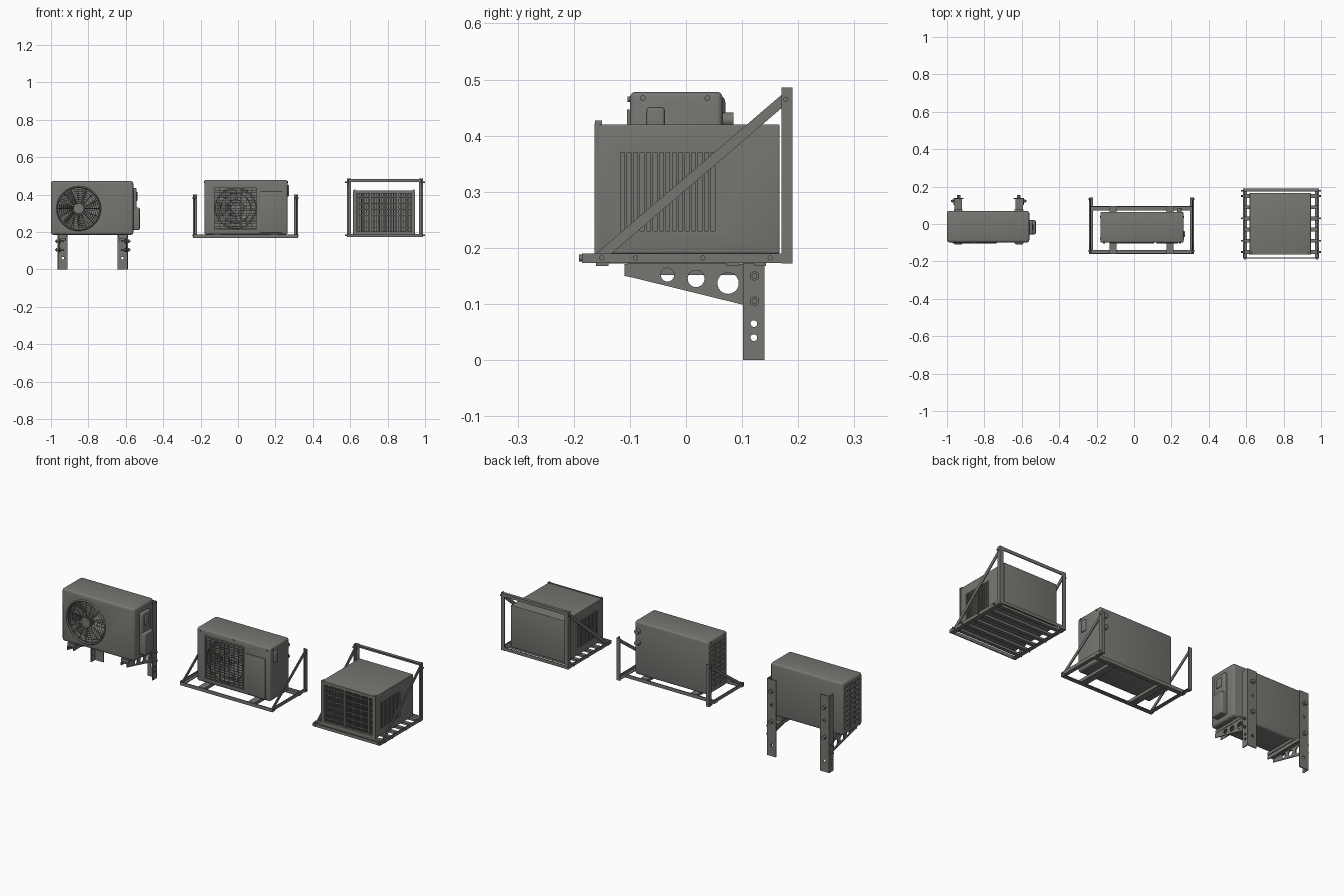
import bpy, bmesh, math
from mathutils import Matrix, Vector

if "Cube" in bpy.data.objects:
    bpy.data.objects.remove(bpy.data.objects["Cube"])

grey = bpy.data.materials.new("grey_metal")
grey.diffuse_color = (0.18, 0.18, 0.168, 1)
grey.use_nodes = True
grey.node_tree.nodes["Principled BSDF"].inputs["Base Color"].default_value = grey.diffuse_color


def box(bm, x0, x1, y0, y1, z0, z1):
    m = Matrix.Translation(((x0 + x1) / 2, (y0 + y1) / 2, (z0 + z1) / 2))
    bmesh.ops.create_cube(bm, size=1, matrix=m @ Matrix.Diagonal((x1 - x0, y1 - y0, z1 - z0, 1)))


def cyl(bm, c, axis, r, length, n=16):
    m = Matrix.Translation(c) @ Vector(axis).to_track_quat('Z', 'Y').to_matrix().to_4x4()
    bmesh.ops.create_cone(bm, cap_ends=True, segments=n, radius1=r, radius2=r, depth=length, matrix=m)


def prism(bm, pts, x0, x1):
    """Extrude a (y, z) outline along x."""
    f = bm.faces.new([bm.verts.new((x0, y, z)) for y, z in pts])
    e = bmesh.ops.extrude_face_region(bm, geom=[f])['geom']
    bmesh.ops.translate(bm, vec=(x1 - x0, 0, 0), verts=[v for v in e if isinstance(v, bmesh.types.BMVert)])


def strip(bm, a, b, w, x0, x1):
    """Flat diagonal bar between two (y, z) points."""
    a, b = Vector(a), Vector(b)
    d = (b - a).normalized() * w / 2
    n = Vector((-d.y, d.x))
    prism(bm, [a + n, b + n, b - n, a - n], x0, x1)


def ring(bm, c, r, t, n=48):
    """Thin wire hoop facing the front."""
    loops = []
    for i in range(n):
        a = 2 * math.pi * i / n
        loops.append([bm.verts.new((c[0] + math.cos(a) * (r + dr), c[1] + dy, c[2] + math.sin(a) * (r + dr)))
                      for dr, dy in ((t, 0), (0, t), (-t, 0), (0, -t))])
    for i in range(n):
        p, q = loops[i], loops[(i + 1) % n]
        for k in range(4):
            bm.faces.new((p[k], p[(k + 1) % 4], q[(k + 1) % 4], q[k]))


def finish(name, bm):
    bmesh.ops.recalc_face_normals(bm, faces=bm.faces)
    me = bpy.data.meshes.new(name)
    bm.to_mesh(me)
    bm.free()
    me.materials.append(grey)
    ob = bpy.data.objects.new(name, me)
    bpy.context.collection.objects.link(ob)
    return ob


def cut(ob, bm):
    cutter = finish("cutter", bm)
    cutter.hide_render = True
    mod = ob.modifiers.new("cut", 'BOOLEAN')
    mod.operation, mod.solver, mod.object = 'DIFFERENCE', 'EXACT', cutter
    bpy.context.view_layer.objects.active = ob
    bpy.ops.object.modifier_apply(modifier="cut")
    bpy.data.objects.remove(cutter)


def casing(name, dims, r):
    bm = bmesh.new()
    box(bm, *dims)
    bmesh.ops.bevel(bm, geom=bm.edges[:], offset=r, segments=3, affect='EDGES', profile=0.5)
    return finish(name, bm)


def parts(name, items):
    """Join several boxes into one object."""
    bm = bmesh.new()
    for d in items:
        box(bm, *d)
    return finish(name, bm)


def bolts(name, items, r=0.006, n=12):
    bm = bmesh.new()
    for c, axis, length in items:
        cyl(bm, c, axis, r, length, n)
    return finish(name, bm)


def fan(name, c, r, blades):
    bm = bmesh.new()
    cyl(bm, c, (0, 1, 0), r * 0.25, 0.025, 24)
    for i in range(blades):
        rows = []
        for j in range(5):
            rad = r * (0.2 + 0.74 * j / 4)
            row = []
            for k in range(5):
                a = 2 * math.pi / blades * (i + 0.72 * k / 4 + 0.25 * j / 4)
                row.append(bm.verts.new((c[0] + rad * math.cos(a), c[1] - 0.01 + 0.022 * k / 4, c[2] + rad * math.sin(a))))
            rows.append(row)
        for j in range(4):
            for k in range(4):
                bm.faces.new((rows[j][k], rows[j][k + 1], rows[j + 1][k + 1], rows[j + 1][k]))
    return finish(name, bm)


X, Y = (1, 0, 0), (0, 1, 0)

# ---- Unit one: round-grille condenser on two wall brackets ----
body = casing("left_unit_body", (-1.0, -0.56, -0.098, 0.07, 0.185, 0.472), 0.012)
c1 = (-0.852, -0.1, 0.325)
bm = bmesh.new()
cyl(bm, c1, Y, 0.112, 0.11, 48)
for col in range(3):                       # side louvres
    for row in range(9):
        y, z = -0.078 + col * 0.046, 0.212 + row * 0.027
        box(bm, -1.02, -0.99, y, y + 0.037, z, z + 0.016)
cut(body, bm)
fan("left_unit_fan", (c1[0], -0.07, c1[2]), 0.11, 7)
bm = bmesh.new()
for i in range(9):
    ring(bm, c1, 0.03 + 0.0106 * i, 0.0013 if i < 8 else 0.005)
cyl(bm, c1, Y, 0.028, 0.008, 32)
for i in range(16):
    a = 2 * math.pi * i / 16
    d = Vector((math.cos(a), 0, math.sin(a)))
    cyl(bm, Vector(c1) + d * 0.069, d, 0.0018, 0.09, 6)
finish("left_unit_fan_guard", bm)
casing("valve_cover_upper", (-0.57, -0.543, -0.055, 0.022, 0.31, 0.435), 0.006)
casing("valve_cover_lower", (-0.57, -0.525, -0.055, 0.022, 0.21, 0.33), 0.008)
casing("valve_cover_handle", (-0.56, -0.538, -0.035, 0.0, 0.365, 0.415), 0.004)

for side, xo, s in (("left", -0.966, 1), ("right", -0.588, -1)):
    def span(a, b):
        return min(xo + s * a, xo + s * b), max(xo + s * a, xo + s * b)
    # angle-section wall post
    post = parts(side + "_wall_post", [(*span(0, 0.055), 0.135, 0.14, 0, 0.42)])
    flange = parts(side + "_post_flange", [(*span(0, 0.005), 0.102, 0.135, 0, 0.42)])
    bm = bmesh.new()
    for z in (0.04, 0.065):
        cyl(bm, (xo, 0.121, z), X, 0.006, 0.05)
    cut(flange, bm)
    bm = bmesh.new()
    for z in (0.06, 0.28):
        cyl(bm, (xo + s * 0.03, 0.138, z), Y, 0.007, 0.03)
    cut(post, bm)
    # tapered arm with round holes
    bm = bmesh.new()
    prism(bm, [(-0.11, 0.168), (0.133, 0.168), (0.133, 0.093), (0.1, 0.099), (-0.095, 0.147), (-0.11, 0.15)], *span(0.006, 0.011))
    arm = finish(side + "_bracket_arm", bm)
    bm = bmesh.new()
    for y, z, r in ((-0.033, 0.152, 0.012), (0.018, 0.145, 0.015), (0.075, 0.137, 0.019)):
        cyl(bm, (xo, y, z), X, r, 0.1, 24)
    cut(arm, bm)
    parts(side + "_arm_flange", [(*span(0.006, 0.046), -0.11, 0.133, 0.166, 0.171),
                                 (*span(0.042, 0.046), -0.11, 0.133, 0.152, 0.17)])
    parts(side + "_unit_foot", [(*span(0.004, 0.05), -0.104, 0.078, 0.171, 0.187)])
    bolts(side + "_arm_bolts", [((xo + s * 0.012, 0.122, z), X, 0.05) for z in (0.105, 0.15)], 0.005)
    bolts(side + "_arm_nuts", [((xo + s * d, 0.122, z), X, 0.006) for z in (0.105, 0.15) for d in (-0.004, 0.015)], 0.009, 6)
    bolts(side + "_wall_bolts", [((xo + s * 0.028, 0.146, z), Y, 0.016) for z in (0.19, 0.355)], 0.011, 6)

# ---- Unit two: square-grille condenser on a tray frame ----
body = casing("middle_unit_body", (-0.18, 0.265, -0.1, 0.065, 0.187, 0.478), 0.01)
bm = bmesh.new()
box(bm, -0.128, 0.103, -0.12, -0.092, 0.212, 0.443)
for col in range(3):
    for row in range(9):
        y, z = -0.08 + col * 0.046, 0.214 + row * 0.027
        box(bm, -0.2, -0.171, y, y + 0.037, z, z + 0.016)
cut(body, bm)
c2 = (-0.0125, -0.085, 0.3275)
bm = bmesh.new()
cyl(bm, c2, Y, 0.11, 0.08, 48)
cut(body, bm)
fan("middle_unit_fan", (c2[0], -0.068, c2[2]), 0.108, 5)
bm = bmesh.new()
for i in range(17):                        # horizontal wires
    z = 0.217 + i * 0.0138
    box(bm, -0.128, 0.103, -0.103, -0.1, z - 0.0015, z + 0.0015)
for i in range(9):                         # vertical wires
    x = -0.126 + i * 0.0284
    box(bm, x - 0.0015, x + 0.0015, -0.101, -0.097, 0.212, 0.443)
for x0, x1, z0, z1 in ((-0.132, 0.107, 0.441, 0.447), (-0.132, 0.107, 0.208, 0.214),
                       (-0.132, -0.126, 0.208, 0.447), (0.101, 0.107, 0.208, 0.447)):
    box(bm, x0, x1, -0.105, -0.092, z0, z1)
for r in (0.045, 0.08, 0.108):
    ring(bm, (c2[0], -0.098, c2[2]), r, 0.0015)
finish("middle_unit_grille", bm)
casing("front_access_panel", (0.12, 0.236, -0.104, -0.09, 0.195, 0.416), 0.003)
casing("side_handle", (0.255, 0.273, -0.07, -0.038, 0.39, 0.45), 0.005)
bolts("pipe_ports", [((0.242, 0.07, z), Y, 0.03) for z in (0.365, 0.428)], 0.013, 24)
bolts("middle_unit_screws", [((x, -0.101, 0.465), Y, 0.007) for x in (-0.16, 0.043, 0.245)]
      + [((x, y, 0.467), X, 0.006) for x in (-0.18, 0.265) for y in (-0.077, 0.038)], 0.005)

# tray frame with uprights and braces
parts("tray_cross_rails", [(-0.24, 0.32, -0.16, -0.138, 0.168, 0.172), (-0.24, 0.32, -0.16, -0.156, 0.168, 0.187),
                           (-0.24, 0.32, 0.072, 0.095, 0.168, 0.172), (-0.24, 0.32, 0.091, 0.095, 0.168, 0.187)])
parts("tray_feet", [(x, x + 0.037, -0.158, 0.093, 0.172, 0.189) for x in (-0.13, 0.173)])
for side, xo, s in (("left", -0.24, 1), ("right", 0.32, -1)):
    a, b, c = xo, xo + s * 0.005, xo + s * 0.02
    lo, hi = min(a, b), max(a, b)
    l2, h2 = min(a, c), max(a, c)
    parts(side + "_tray_side_rail", [(lo, hi, -0.16, 0.143, 0.172, 0.19), (l2, h2, -0.16, 0.143, 0.172, 0.176)])
    parts(side + "_tray_upright", [(lo, hi, 0.122, 0.143, 0.168, 0.4), (l2, h2, 0.139, 0.143, 0.168, 0.4)])
    bm = bmesh.new()
    strip(bm, (-0.148, 0.18), (0.134, 0.385), 0.016, xo + s * 0.005, xo + s * 0.01)
    finish(side + "_tray_brace", bm)
    bolts(side + "_tray_bolts", [((xo + s * 0.004, y, z), X, 0.016) for y, z in ((-0.145, 0.182), (0.132, 0.382), (0.132, 0.181))], 0.005)

# ---- Unit three: window unit in a caged bracket ----
body = casing("right_unit_body", (0.618, 0.945, -0.158, 0.167, 0.19, 0.42), 0.003)
bm = bmesh.new()
for x in (0.618, 0.945):                   # side louvre slots
    for i in range(15):
        y = -0.113 + i * 0.0115
        box(bm, x - 0.014, x + 0.014, y - 0.0035, y + 0.0035, 0.23, 0.37)
box(bm, 0.636, 0.927, -0.18, -0.135, 0.203, 0.405)
cut(body, bm)
bm = bmesh.new()
for i in range(32):                        # vertical fins
    x = 0.641 + i * 0.00906
    box(bm, x - 0.0015, x + 0.0015, -0.154, -0.136, 0.203, 0.405)
for i in range(6):                         # horizontal bars
    z = 0.222 + i * 0.0325
    box(bm, 0.636, 0.927, -0.159, -0.152, z - 0.002, z + 0.002)
for i in range(6):                         # heavier uprights
    x = 0.661 + i * 0.0482
    box(bm, x - 0.003, x + 0.003, -0.159, -0.15, 0.203, 0.405)
finish("right_unit_front_grille", bm)
parts("right_unit_front_bezel", [(0.616, 0.947, -0.163, -0.154, 0.405, 0.422), (0.616, 0.947, -0.163, -0.154, 0.188, 0.203),
                                 (0.616, 0.636, -0.163, -0.154, 0.188, 0.422), (0.927, 0.947, -0.163, -0.154, 0.188, 0.422)])
bolts("bezel_corner_caps", [((x, -0.156, 0.421), Y, 0.012) for x in (0.624, 0.939)], 0.006)

# cage: slats, rails, posts, braces
ys = [-0.15 + 0.06 * i for i in range(6)]
parts("cage_slats", [(0.588, 0.982, y - 0.01, y + 0.01, 0.178, 0.19) for y in ys])
parts("cage_cross_rails", [(0.585, 0.987, -0.185, -0.18, 0.173, 0.19), (0.585, 0.987, 0.185, 0.19, 0.173, 0.19),
                           (0.585, 0.987, 0.185, 0.19, 0.467, 0.484), (0.585, 0.987, 0.173, 0.19, 0.48, 0.484)])
for side, xo, s in (("left", 0.582, 1), ("right", 0.99, -1)):
    lo, hi = sorted((xo, xo + s * 0.005))
    l2, h2 = sorted((xo, xo + s * 0.022))
    parts(side + "_cage_side_rail", [(lo, hi, -0.185, 0.19, 0.173, 0.19), (l2, h2, -0.185, 0.19, 0.173, 0.177)])
    parts(side + "_cage_post", [(lo, hi, 0.17, 0.19, 0.172, 0.486), (l2, h2, 0.186, 0.19, 0.172, 0.486)])
    bm = bmesh.new()
    strip(bm, (-0.158, 0.18), (0.181, 0.47), 0.018, xo + s * 0.005, xo + s * 0.01)
    finish(side + "_cage_brace", bm)
    bolts(side + "_cage_bolts", [((xo + s * 0.002, y, z), X, 0.024) for y, z in
                                 ((-0.15, 0.182), (-0.09, 0.182), (0.03, 0.182), (0.15, 0.182), (0.178, 0.465))], 0.0045)
    bolts(side + "_cage_front_bolt", [((xo + s * 0.012, -0.184, 0.182), Y, 0.013)], 0.006)

# smooth rounded parts, keep hard edges
bpy.ops.object.select_all(action='SELECT')
bpy.context.view_layer.objects.active = bpy.context.scene.objects[0]
bpy.ops.object.shade_smooth_by_angle(angle=math.radians(35))
